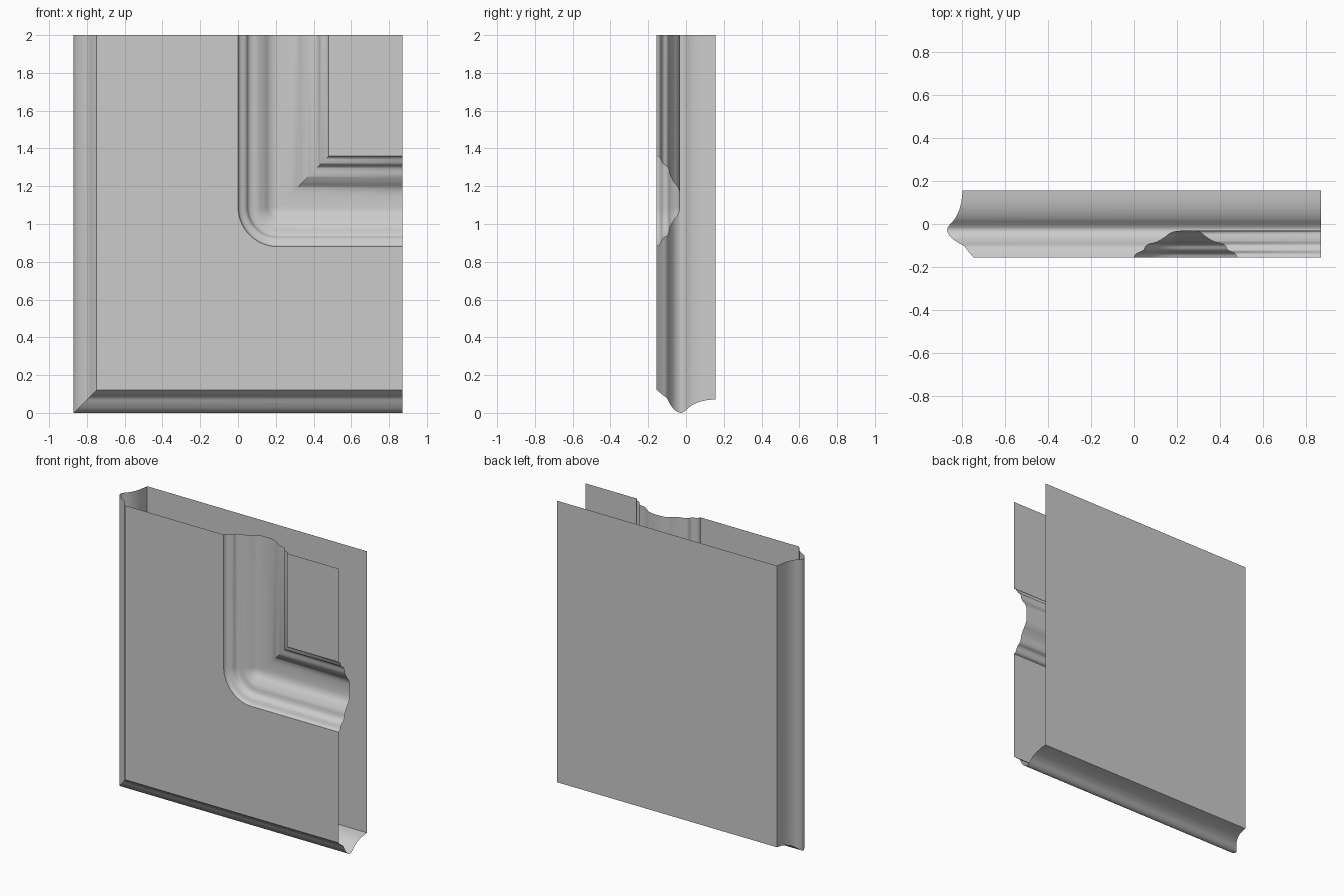
import bpy, bmesh, math
from mathutils import Vector

if "Cube" in bpy.data.objects:
    bpy.data.objects.remove(bpy.data.objects["Cube"])

L, R, TOP, D = -0.87, 0.87, 2.0, 0.155
GX, GZ, RAD = 0.0, 0.88, 0.21      # groove outer corner and its fillet radius
ARC = 20

# (inset from the outer edge, y)
EDGE = [(0.122, -D), (0.098, -0.127), (0.078, -0.102), (0.048, -0.085),
        (0.018, -0.063), (0.003, -0.04), (0.001, -0.022), (0.012, -0.003),
        (0.034, 0.022), (0.052, 0.055), (0.065, 0.098), (0.072, D)]
GROOVE = [(0, -D), (0.01, -0.138), (0.042, -0.122), (0.056, -0.1), (0.075, -0.09),
          (0.105, -0.083), (0.14, -0.063), (0.168, -0.042), (0.205, -0.032),
          (0.275, -0.032), (0.312, -0.042), (0.34, -0.063), (0.375, -0.083),
          (0.405, -0.09), (0.424, -0.1), (0.438, -0.122), (0.47, -0.138), (0.48, -D)]


def smooth_profile(pts, n=4):
    """Catmull-Rom resampling of a profile."""
    p = [Vector(q) for q in pts]
    p = [p[0] * 2 - p[1]] + p + [p[-1] * 2 - p[-2]]
    out = []
    for a, b, c, d in zip(p, p[1:], p[2:], p[3:]):
        for i in range(n):
            t = i / n
            out.append(0.5 * (2 * b + (c - a) * t + (2 * a - 5 * b + 4 * c - d) * t * t
                              + (3 * b - a - 3 * c + d) * t ** 3))
    return out + [p[-2]]


def finish(name, bm, facing):
    """Weld, orient towards 'facing', and make a smooth-by-angle object."""
    bmesh.ops.remove_doubles(bm, verts=bm.verts, dist=1e-5)
    bm.normal_update()
    total = sum((f.normal * f.calc_area() for f in bm.faces), Vector())
    if total.dot(Vector(facing)) < 0:
        bmesh.ops.reverse_faces(bm, faces=bm.faces)
    me = bpy.data.meshes.new(name)
    bm.to_mesh(me)
    bm.free()
    ob = bpy.data.objects.new(name, me)
    bpy.context.collection.objects.link(ob)
    bpy.ops.object.select_all(action='DESELECT')
    ob.select_set(True)
    bpy.context.view_layer.objects.active = ob
    bpy.ops.object.shade_smooth_by_angle(angle=math.radians(35))


def sweep(name, profile, path, facing):
    """Skin between the offset copies of an L-shaped path."""
    bm = bmesh.new()
    rows = [[bm.verts.new((x, y, z)) for x, z in path(d)] for d, y in profile]
    for a, b in zip(rows, rows[1:]):
        for i in range(len(a) - 1):
            bm.faces.new((a[i], a[i + 1], b[i + 1], b[i]))
    finish(name, bm, facing)


def flat(name, polys, y, facing):
    bm = bmesh.new()
    for poly in polys:
        bm.faces.new([bm.verts.new((x, y, z)) for x, z in poly])
    finish(name, bm, facing)


def edge_path(d):
    return [(R, d), (L + d, d), (L + d, TOP)]


def groove_path(d):
    """Rounded corner outside the fillet centre, sharp mitre inside it."""
    r = max(RAD - d, 0)
    c = max(RAD, d)
    arc = [(GX + c - r * math.sin(t), GZ + c - r * math.cos(t))
           for t in (math.pi / 2 * i / ARC for i in range(ARC + 1))]
    return [(R, GZ + d)] + arc + [(GX + d, TOP)]


# Moulded outer edge, mitred at the lower left corner
sweep("moulded_edge", smooth_profile(EDGE), edge_path, (-1, 0, -1))
# Routed groove
sweep("panel_groove", smooth_profile(GROOVE), groove_path, (0, -1, 0))

# Front frame, split at the middle of the groove fillet
f, g = EDGE[0][0], groove_path(0)
m = 1 + ARC // 2
flat("front_frame", [[(L + f, f), (R, f)] + g[:m + 1],
                     [(L + f, f)] + g[m:] + [(L + f, TOP)]], -D, (0, -1, 0))
# Raised centre panel
w = GROOVE[-1][0]
flat("centre_panel", [[(GX + w, GZ + w), (R, GZ + w), (R, TOP), (GX + w, TOP)]], -D, (0, -1, 0))
# Back sheet
b = EDGE[-1][0]
flat("back_sheet", [[(L + b, b), (R, b), (R, TOP), (L + b, TOP)]], D, (0, 1, 0))
